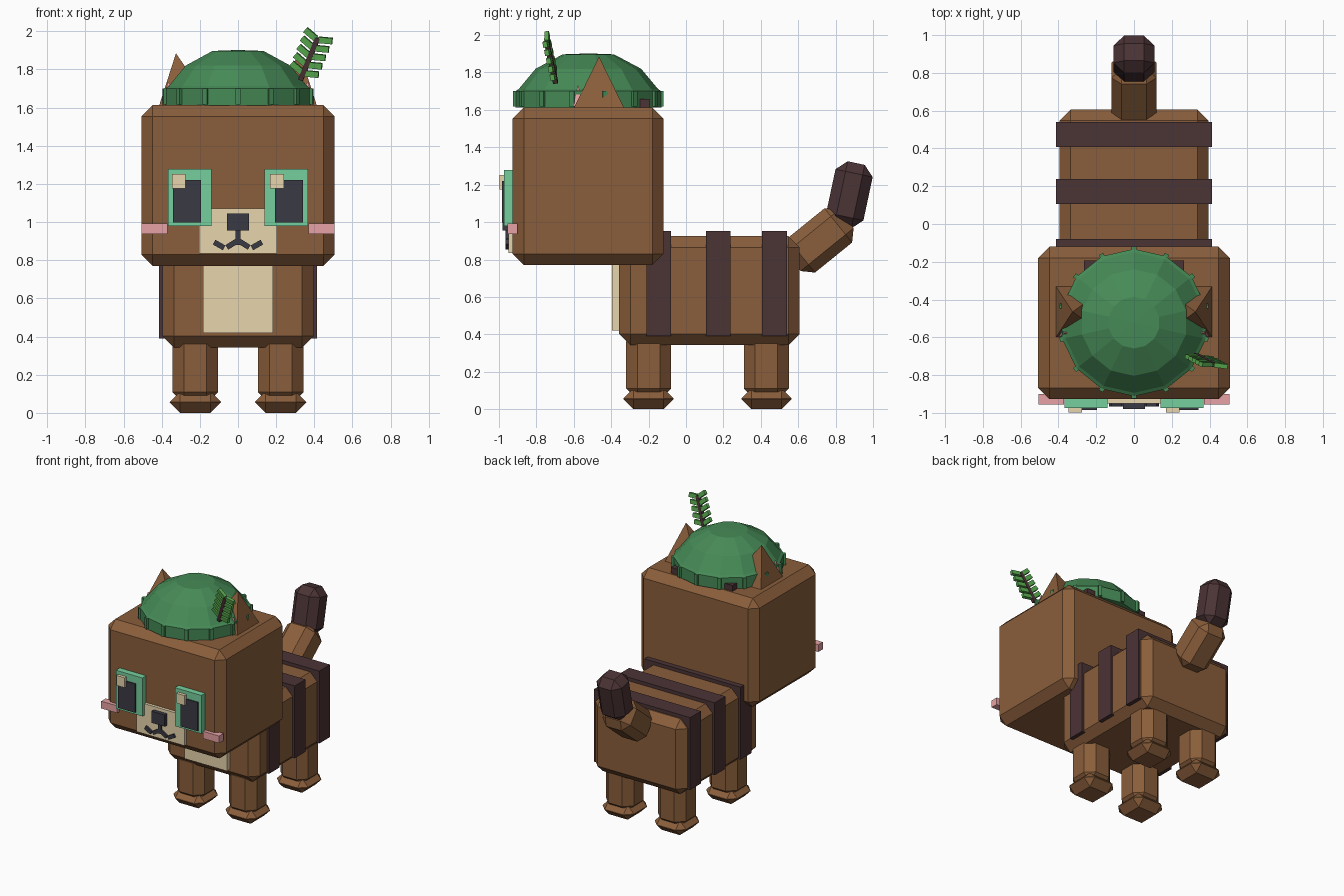
import bpy, bmesh, math
from mathutils import Matrix, Vector

if "Cube" in bpy.data.objects:
    bpy.data.objects.remove(bpy.data.objects["Cube"])


def mat(name, r, g, b):
    m = bpy.data.materials.new(name)
    lin = [((c / 255 + 0.055) / 1.055) ** 2.4 for c in (r, g, b)]
    m.diffuse_color = (*lin, 1)
    m.use_nodes = True
    m.node_tree.nodes["Principled BSDF"].inputs["Base Color"].default_value = m.diffuse_color
    return m


BROWN = mat("brown fur", 138, 94, 59)
DARK = mat("dark fur", 75, 51, 53)
CREAM = mat("cream fur", 233, 214, 174)
EYE = mat("eye green", 118, 207, 157)
BLACK = mat("charcoal", 58, 58, 68)
PINK = mat("pink", 232, 163, 165)
HAT = mat("hat green", 70, 138, 86)
LEAF = mat("leaf green", 90, 172, 80)


def finish(name, bm, material, bevel=0.0):
    bmesh.ops.recalc_face_normals(bm, faces=bm.faces)
    me = bpy.data.meshes.new(name)
    bm.to_mesh(me)
    bm.free()
    me.materials.append(material)
    ob = bpy.data.objects.new(name, me)
    bpy.context.collection.objects.link(ob)
    if bevel:
        mod = ob.modifiers.new("chamfer", "BEVEL")
        mod.width = bevel
        mod.segments = 1
    return ob


def add_cube(bm, centre, size, rot=Matrix.Identity(4)):
    bmesh.ops.create_cube(bm, size=1, matrix=Matrix.Translation(centre) @ rot
                          @ Matrix.Diagonal((*size, 1)))


def box(name, material, x, y, z, bevel=0.0):
    """Box from (min, max) ranges."""
    bm = bmesh.new()
    add_cube(bm, [(a + b) / 2 for a, b in (x, y, z)], [b - a for a, b in (x, y, z)])
    return finish(name, bm, material, bevel)


def turned_box(name, material, centre, size, axis, degrees, bevel=0.0):
    bm = bmesh.new()
    add_cube(bm, centre, size, Matrix.Rotation(math.radians(degrees), 4, axis))
    return finish(name, bm, material, bevel)


def span(c, half):
    return (c - half, c + half)


# Body, chest and stripes
box("body", BROWN, (-.395, .395), (-.357, .607), (.342, .925), .06)
box("chest_patch", CREAM, (-.183, .183), (-.395, -.34), (.42, .84))
for y in (-.145, .172, .473):
    box("body_stripe", DARK, (-.413, .413), span(y, .066), (.39, .952))

# Legs and paws
for x in (-.224, .224):
    for y in (-.2, .43):
        box("leg", BROWN, span(x, .12), span(y, .12), (.05, .42), .06)
        box("paw", BROWN, span(x, .134), span(y, .134), (0, .112), .054)

# Tail in two bent pieces
turned_box("tail_base", BROWN, (0, .715, .902), (.24, .365, .235), 'X', 39, .055)
turned_box("tail_tip", DARK, (0, .874, 1.146), (.215, .203, .347), 'X', -12, .055)

# Head and face
box("head", BROWN, (-.507, .507), (-.927, -.12), (.77, 1.613), .06)
box("muzzle", CREAM, (-.205, .205), (-.95, -.9), (.835, 1.07))
box("nose", BLACK, span(0, .057), (-.98, -.93), (.955, 1.045))
box("mouth_stem", BLACK, span(0, .013), (-.965, -.93), (.88, .965))
for s in (-1, 1):
    box("eye_plate", EYE, span(s * .253, .114), (-.974, -.92), (.98, 1.278))
    box("pupil", BLACK, span(s * .268, .073), (-.984, -.95), (.997, 1.22))
    hx = -.31 if s < 0 else .205
    box("eye_glint", CREAM, span(hx, .036), (-.998, -.96), (1.175, 1.252))
    box("cheek", PINK, span(s * .438, .068), (-.955, -.9), (.937, .993))
    turned_box("mouth_inner", BLACK, (s * .032, -.95, .884), (.062, .03, .028), 'Y', s * 32)
    turned_box("mouth_outer", BLACK, (s * .099, -.95, .88), (.06, .03, .028), 'Y', -s * 30)
    box("head_stripe", DARK, span(s * .228, .037), (-.7, -.193), (1.6, 1.658))

# Ears: outward-leaning pyramids with a pink lining
for s in (-1, 1):
    for name, m, xs, ys, z0, tip in (
            ("ear", BROWN, (.135, .415), (-.602, -.328), 1.605, (.325, -.465, 1.885)),
            ("ear_lining", PINK, (.27, .395), (-.6, -.545), 1.62, (.368, -.578, 1.735))):
        bm = bmesh.new()
        base = [bm.verts.new((s * x, y, z0)) for x, y in
                ((xs[0], ys[0]), (xs[1], ys[0]), (xs[1], ys[1]), (xs[0], ys[1]))]
        top = bm.verts.new((s * tip[0], tip[1], tip[2]))
        bm.faces.new(base)
        for i in range(4):
            bm.faces.new((base[i], base[(i + 1) % 4], top))
        finish(name, bm, m)

# Domed hat: lathed profile with a ribbed band
N = 14
HY = -.522
profile = [(.39, 1.612), (.39, 1.7), (.372, 1.712), (.282, 1.82), (.137, 1.897)]
bm = bmesh.new()
rings = []
for r, z in profile:
    rings.append([bm.verts.new((r * math.sin(2 * math.pi * i / N),
                                HY - r * math.cos(2 * math.pi * i / N), z)) for i in range(N)])
for a, b in zip(rings, rings[1:]):
    for i in range(N):
        j = (i + 1) % N
        bm.faces.new((a[i], a[j], b[j], b[i]))
crown = bm.verts.new((0, HY, 1.902))
for i in range(N):
    bm.faces.new((rings[-1][i], rings[-1][(i + 1) % N], crown))
bm.faces.new(rings[0])
finish("hat", bm, HAT)

bm = bmesh.new()
for i in range(N):
    a = 2 * math.pi * i / N
    add_cube(bm, (.388 * math.sin(a), HY - .388 * math.cos(a), 1.659), (.026, .03, .084),
             Matrix.Rotation(a, 4, 'Z'))
finish("hat_ribs", bm, HAT)

# Fern sprig: leaning stem with paired leaflets
p0, p1 = Vector((.328, -.697, 1.745)), Vector((.418, -.745, 1.965))
up = (p1 - p0).normalized()
side = (Vector((1, -.15, 0)) - up * up.dot(Vector((1, -.15, 0)))).normalized()
depth = side.cross(up)
frame = Matrix((side, depth, up)).transposed().to_4x4()
bm = bmesh.new()
add_cube(bm, (p0 + p1) / 2, (.026, .026, (p1 - p0).length), frame)
finish("sprig_stem", bm, DARK)
bm = bmesh.new()
for k in range(5):
    c = p0.lerp(p1, .16 + .2 * k)
    for s in (-1, 1):
        rot = frame @ Matrix.Rotation(-s * math.radians(18), 4, 'Y')
        out = rot.to_3x3() @ Vector((s, 0, 0))
        add_cube(bm, c + out * .045, (.072, .024, .032), rot)
finish("sprig_leaflets", bm, LEAF)
